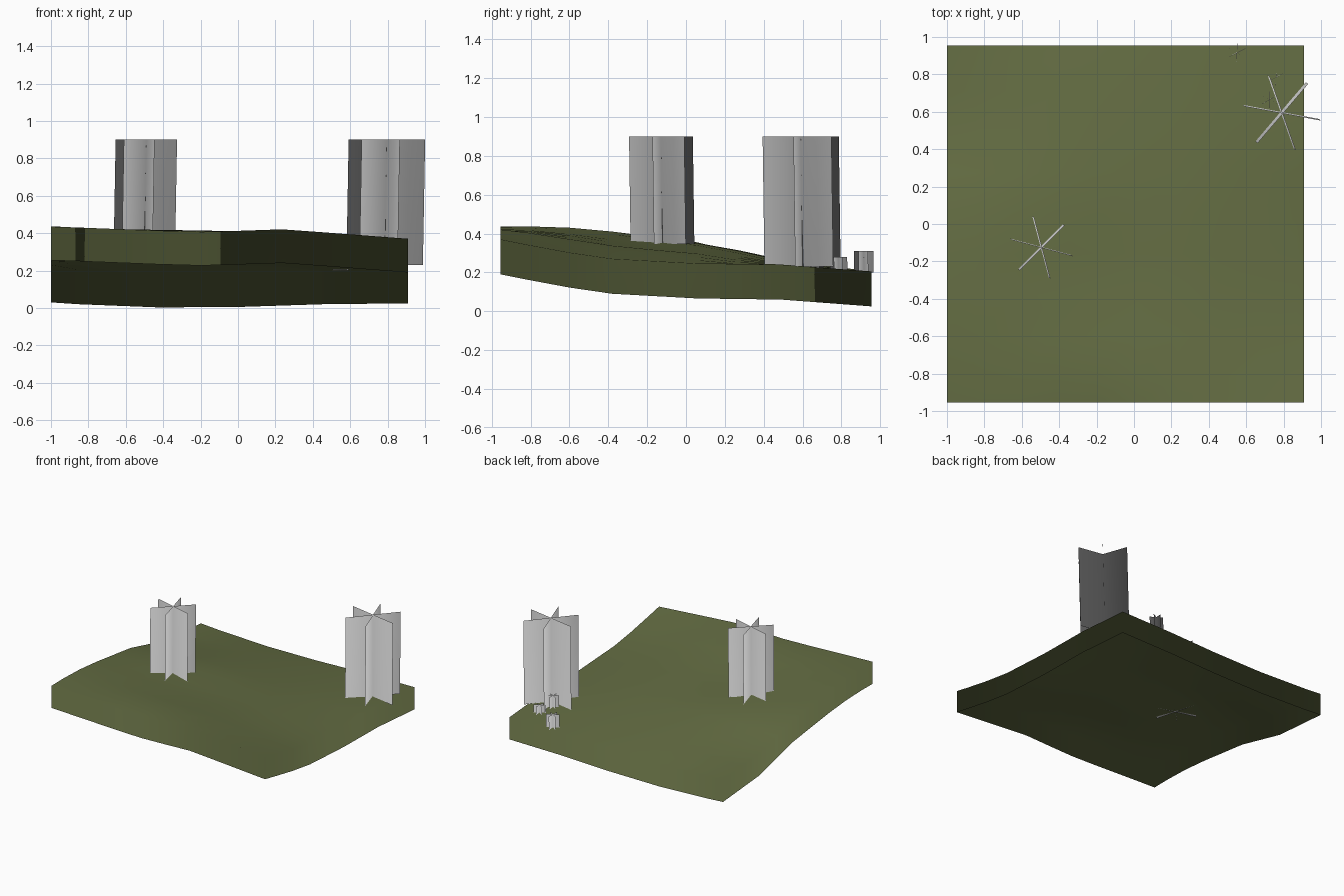
import bpy, bmesh
from math import sin, cos, exp, radians
from mathutils import Vector

cube = bpy.data.objects.get("Cube")
if cube:
    bpy.data.objects.remove(cube)


def material(name, rgb):
    m = bpy.data.materials.new(name)
    m.use_nodes = True
    m.diffuse_color = (*rgb, 1)
    bsdf = m.node_tree.nodes["Principled BSDF"]
    bsdf.inputs["Base Color"].default_value = (*rgb, 1)
    bsdf.inputs["Roughness"].default_value = 0.9
    return m


GRASS = material("grass green", (0.125, 0.15, 0.055))
GREY = material("foliage grey", (0.56, 0.56, 0.56))


def finish(bm, name, mat, normal_of):
    """Make a smooth object whose shading follows normal_of(position)."""
    for f in bm.faces:
        f.smooth = True
    mesh = bpy.data.meshes.new(name)
    bm.to_mesh(mesh)
    bm.free()
    mesh.materials.append(mat)
    mesh.normals_split_custom_set_from_vertices([normal_of(v.co) for v in mesh.vertices])
    ob = bpy.data.objects.new(name, mesh)
    bpy.context.collection.objects.link(ob)
    return ob


def height(profile, t):
    """Height along an edge profile of (position, z) pairs."""
    for (a, za), (b, zb) in zip(profile, profile[1:]):
        if t <= b:
            return za + (zb - za) * (t - a) / (b - a)
    return profile[-1][1]


# Top heights along the four borders of the ground
X0, X1, Y = -1.0, 0.91, 0.955
FRONT = [(X0, .435), (-.85, .43), (-.42, .413), (-.2, .407), (.02, .413), (.2, .423),
         (.45, .405), (X1, .37)]
BACK = [(X0, .21), (-.85, .2), (-.42, .183), (.02, .186), (.45, .2), (X1, .205)]
LEFT = [(-Y, .435), (-.82, .437), (-.6, .43), (-.38, .41), (.055, .355), (.49, .247), (Y, .21)]
RIGHT = [(-Y, .37), (-.82, .343), (-.6, .302), (-.38, .27), (.055, .246), (.49, .24), (Y, .205)]


def mound(x, y, cx, cy, size, rise):
    return rise * exp(-((x - cx) ** 2 + (y - cy) ** 2) / size ** 2)


def ground_z(x, y):
    """Blend the four border profiles, with two low mounds inside."""
    u, v = (x - X0) / (X1 - X0), (y + Y) / (2 * Y)
    sides = (1 - u) * height(LEFT, y) + u * height(RIGHT, y)
    ends = (1 - v) * height(FRONT, x) + v * height(BACK, x)
    corners = ((1 - v) * ((1 - u) * FRONT[0][1] + u * FRONT[-1][1])
               + v * ((1 - u) * BACK[0][1] + u * BACK[-1][1]))
    mounds = mound(x, y, -.4, .35, .5, .045) + mound(x, y, -.2, -.75, .35, .02)
    fade = min(1, 10 * u * (1 - u)) * min(1, 16 * v * (1 - v))
    return sides + ends - corners + fade * mounds


# Rolling ground: a surface with a skirt, open underneath
xs = [X0, -.85, -.635, -.42, -.2, .02, .235, .45, .67, .87, X1]
ys = [-Y, -.815, -.6, -.38, -.16, .055, .27, .49, .71, .925, Y]
bm = bmesh.new()
rows = [[bm.verts.new((x, y, ground_z(x, y))) for x in xs] for y in ys]
for lower, upper in zip(rows, rows[1:]):
    for i in range(len(xs) - 1):
        bm.faces.new((lower[i], lower[i + 1], upper[i + 1], upper[i]))
bm.normal_update()
top_normals = {(v.co.x, v.co.y): v.normal.copy() for v in bm.verts}
border = [e for e in bm.edges if e.is_boundary]
for v in bmesh.ops.extrude_edge_only(bm, edges=border)["geom"]:
    if isinstance(v, bmesh.types.BMVert):
        v.co.z -= 0.18
bmesh.ops.recalc_face_normals(bm, faces=bm.faces)
if sum(f.normal.z for f in bm.faces) < 0:
    bmesh.ops.reverse_faces(bm, faces=bm.faces)
finish(bm, "ground", GRASS, lambda co: top_normals[(co.x, co.y)])


def crossed_cards(name, x, y, half, angle, bottom, top):
    """Three crossing cards, leaning slightly, shaded up and outward."""
    bm = bmesh.new()
    lean = (top - bottom) * Vector((.009, -.007, 0))
    for k in range(3):
        a = radians(angle + 60 * k)
        arm = half * Vector((cos(a), sin(a), 0))
        low, high = Vector((x, y, bottom)) - lean, Vector((x, y, top)) + lean
        corners = [low - arm, low + arm, high + arm, high - arm]
        bm.faces.new([bm.verts.new(c) for c in corners])

    def normal(co):
        outward = Vector((co.x - x, co.y - y, 0)).normalized()
        return (outward * .4 + Vector((0, 0, 1))).normalized()
    return finish(bm, name, GREY, normal)


# Two trees and three small plants
crossed_cards("large_tree", .79, .595, .208, -10.5, .23, .90)
crossed_cards("small_tree", -.495, -.125, .17, -15, .345, .90)
crossed_cards("plant_back", .55, .915, .05, 27, .20, .31)
crossed_cards("plant_middle", .76, .785, .045, 27, .21, .28)
crossed_cards("plant_inner", .725, .665, .045, -30, .225, .32)
